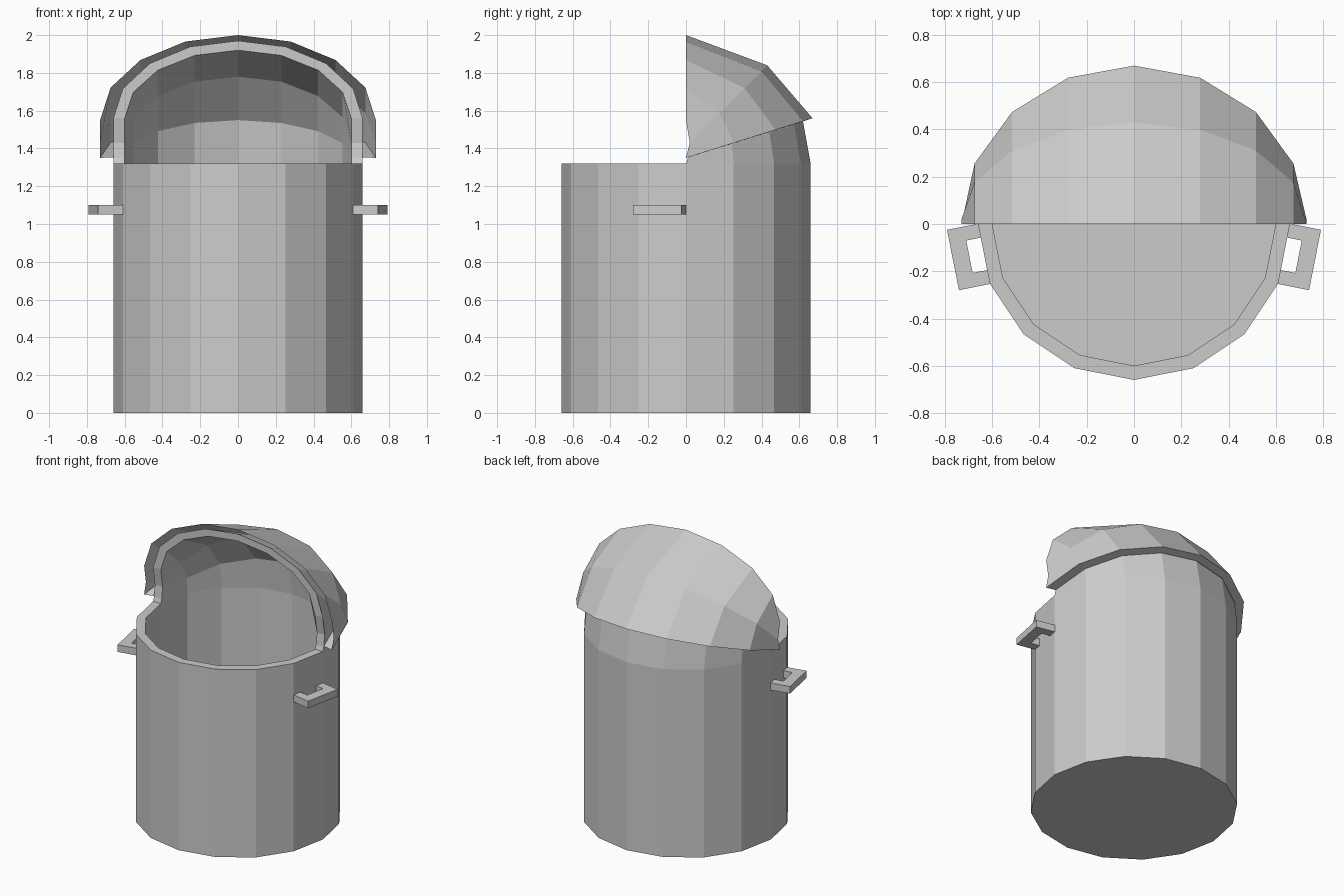
import bpy, bmesh
from math import sin, cos, pi, radians

if "Cube" in bpy.data.objects:
    bpy.data.objects.remove(bpy.data.objects["Cube"])

N = 16


def finish(bm, name, recalc=True):
    if recalc:
        bmesh.ops.recalc_face_normals(bm, faces=bm.faces)
    me = bpy.data.meshes.new(name)
    bm.to_mesh(me)
    bm.free()
    ob = bpy.data.objects.new(name, me)
    bpy.context.collection.objects.link(ob)
    return ob


def ring(bm, r, z):
    return [bm.verts.new((r * cos(2 * pi * i / N), r * sin(2 * pi * i / N), z)) for i in range(N)]


def arc(bm, rx, y0, dy, z0, dz):
    # tilted half ellipse sweeping from +x over the back to -x
    return [bm.verts.new((rx * cos(pi * i / 8), y0 + dy * sin(pi * i / 8), z0 + dz * sin(pi * i / 8)))
            for i in range(9)]


def bridge(bm, a, b, closed=False):
    n = len(a)
    for i in range(n if closed else n - 1):
        j = (i + 1) % n
        bm.faces.new((a[i], a[j], b[j], b[i]))


# Bin body: hollow cylinder whose back half continues into a quarter dome
bm = bmesh.new()
out_low, out_top = ring(bm, 0.66, 0), ring(bm, 0.66, 1.32)
in_low, in_top = ring(bm, 0.60, 0.06), ring(bm, 0.60, 1.32)
bm.faces.new(out_low)
bm.faces.new(in_low)
bridge(bm, out_low, out_top, True)
bridge(bm, in_low, in_top, True)
# front half of the rim
bridge(bm, out_top[8:] + out_top[:1], in_top[8:] + in_top[:1])
outer = [out_top[:9],
         arc(bm, 0.66, 0.01, 0.61, 1.35, 0.19),
         arc(bm, 0.66, 0.02, 0.38, 1.43, 0.37),
         arc(bm, 0.66, 0.00, 0.00, 1.56, 0.41)]
inner = [in_top[:9],
         arc(bm, 0.60, 0.01, 0.56, 1.35, 0.20),
         arc(bm, 0.60, 0.02, 0.35, 1.43, 0.35),
         arc(bm, 0.60, 0.00, 0.00, 1.56, 0.36)]
for k in range(3):
    bridge(bm, outer[k], outer[k + 1])
    bridge(bm, inner[k], inner[k + 1])
    for e in (0, 8):
        bm.faces.new((outer[k][e], outer[k + 1][e], inner[k + 1][e], inner[k][e]))
bridge(bm, outer[3], inner[3])
finish(bm, "bin_body")

# Opened lid: larger shell over the dome, with a flat lip beneath
bm = bmesh.new()
lip = arc(bm, 0.66, 0.01, 0.61, 1.353, 0.19)
rim = arc(bm, 0.73, 0.00, 0.67, 1.35, 0.21)
mid = arc(bm, 0.73, 0.02, 0.41, 1.43, 0.41)
front = arc(bm, 0.73, 0.00, 0.00, 1.55, 0.45)
bridge(bm, rim, lip)
bridge(bm, mid, rim)
bridge(bm, front, mid)
bm.normal_update()
if bm.faces[:][-4].normal.z < 0:
    bmesh.ops.reverse_faces(bm, faces=bm.faces[:])
finish(bm, "lid", recalc=False)

# Side handles: U-shaped brackets on the facets just in front of the sides
profile = [(0.64, -0.13), (0.781, -0.13), (0.781, 0.13), (0.64, 0.13),
           (0.64, 0.07), (0.71, 0.07), (0.71, -0.07), (0.64, -0.07)]
a = radians(-11.25)
for side, name in ((1, "handle_right"), (-1, "handle_left")):
    bm = bmesh.new()
    low, high = [[bm.verts.new((side * (r * cos(a) - t * sin(a)), r * sin(a) + t * cos(a), z))
                  for r, t in profile] for z in (1.05, 1.10)]
    bm.faces.new(low)
    bm.faces.new(high)
    bridge(bm, low, high, True)
    finish(bm, name)
